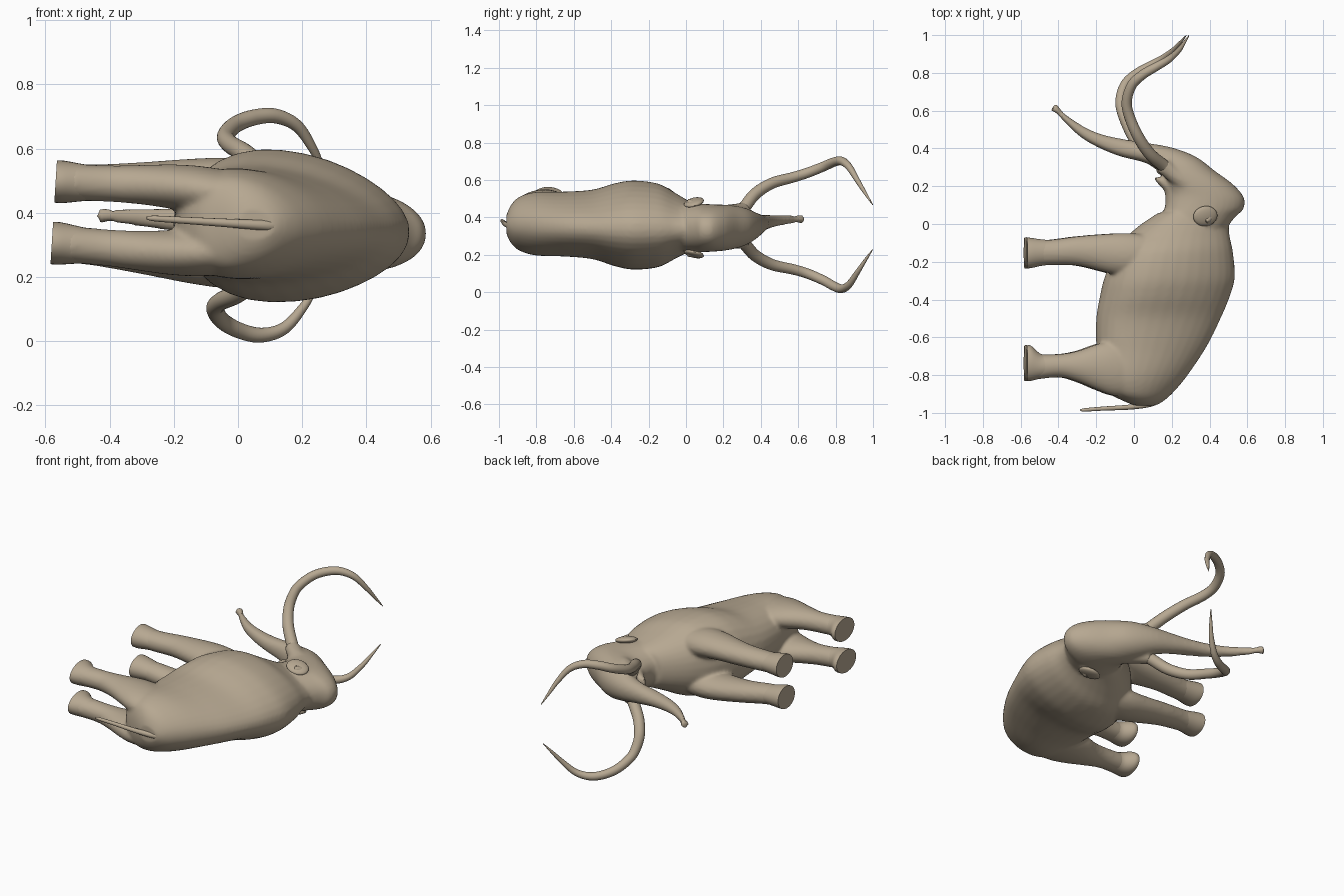
import bpy, bmesh, math
from mathutils import Vector, Matrix

# The animal lies on its side: +y is forward, +x is its up, z is across its body.
TILT = Matrix.Translation((0, 0, 0.366)) @ Matrix.Rotation(0.062, 4, 'Y')

hide = bpy.data.materials.new("tan_hide")
hide.diffuse_color = (0.47, 0.39, 0.285, 1)


def smooth_rows(rows, steps):
    """Catmull-Rom interpolation of rows of numbers."""
    out = []
    for i in range(len(rows) - 1):
        p0, p1, p2 = rows[max(i - 1, 0)], rows[i], rows[i + 1]
        p3 = rows[min(i + 2, len(rows) - 1)]
        for s in range(steps):
            t = s / steps
            out.append([0.5 * (2 * b + (c - a) * t + (2 * a - 5 * b + 4 * c - d) * t * t
                               + (3 * b - a - 3 * c + d) * t ** 3)
                        for a, b, c, d in zip(p0, p1, p2, p3)])
    out.append(list(rows[-1]))
    return out


def skin_rings(bm, rings, n=32, power=2.0, taper=0.0):
    """rings: (centre, axis_u, axis_v); bridges and caps them, narrowing towards +u by taper."""
    def sup(v):
        return math.copysign(abs(v) ** (2 / power), v)
    loops = []
    for c, u, v in rings:
        loops.append([bm.verts.new(c + u * sup(math.cos(a))
                                   + v * sup(math.sin(a)) * (1 - taper * math.cos(a)))
                      for a in (2 * math.pi * k / n for k in range(n))])
    faces = [bm.faces.new((A[k], A[(k + 1) % n], B[(k + 1) % n], B[k]))
             for A, B in zip(loops, loops[1:]) for k in range(n)]
    faces += [bm.faces.new(loops[0]), bm.faces.new(loops[-1])]
    bmesh.ops.recalc_face_normals(bm, faces=faces)


def loft(bm, rows, steps=5, power=2.0, taper=0.0, n=32):
    """rows: (x1, y1, x2, y2, across, half_width), a section between two outline points."""
    rings = []
    for x1, y1, x2, y2, l, w in smooth_rows(rows, steps):
        a, b = Vector((x1, y1, l)), Vector((x2, y2, l))
        rings.append(((a + b) / 2, (b - a) / 2, Vector((0, 0, w))))
    skin_rings(bm, rings, n, power, taper)


def tube(bm, rows, steps=6, n=20):
    """rows: (x, y, z, radius) along a path."""
    pts = smooth_rows(rows, steps)
    rings, u = [], Vector((0.3, 1, 0.5))
    for i, p in enumerate(pts):
        t = (Vector(pts[min(i + 1, len(pts) - 1)][:3]) - Vector(pts[max(i - 1, 0)][:3])).normalized()
        u = (u - t * u.dot(t)).normalized()
        rings.append((Vector(p[:3]), u * p[3], t.cross(u) * p[3]))
    skin_rings(bm, rings, n)


def finish(name, bm, blend=False, angle=40):
    me = bpy.data.meshes.new(name)
    bm.transform(TILT)
    bm.to_mesh(me)
    bm.free()
    me.materials.append(hide)
    ob = bpy.data.objects.new(name, me)
    bpy.context.collection.objects.link(ob)
    bpy.ops.object.select_all(action='DESELECT')
    ob.select_set(True)
    bpy.context.view_layer.objects.active = ob
    if blend:
        m = ob.modifiers.new("blend", 'REMESH')
        m.mode, m.voxel_size = 'VOXEL', 0.010
        s = ob.modifiers.new("soften", 'SMOOTH')
        s.factor, s.iterations = 0.5, 7
        bpy.ops.object.convert(target='MESH')
    bpy.ops.object.shade_smooth_by_angle(angle=math.radians(angle))
    return ob


skin = bmesh.new()
# torso, rump to neck, narrowing towards the spine
loft(skin, [
    (0.00, -.960, 0.12, -.960, 0, .05), (-.06, -.935, 0.16, -.935, 0, .100),
    (-.14, -.89, 0.21, -.89, 0, .140), (-.19, -.80, 0.285, -.80, 0, .165),
    (-.20, -.65, 0.385, -.65, 0, .168), (-.20, -.50, 0.46, -.50, 0, .180),
    (-.18, -.38, 0.51, -.38, 0, .215), (-.155, -.28, 0.535, -.28, 0, .231),
    (-.10, -.15, 0.525, -.15, 0, .217), (-.03, -.06, 0.507, -.06, 0, .172),
    (0.04, 0.00, 0.502, 0.0, 0, .140), (0.13, 0.06, 0.49, 0.06, 0, .112)], power=2.1, taper=.25)
# head running down into the trunk
loft(skin, [
    (0.13, -.02, 0.49, -.02, 0, .130), (0.15, 0.05, 0.54, 0.04, 0, .130),
    (0.17, 0.11, 0.58, 0.08, 0, .128), (0.18, 0.16, 0.583, 0.14, 0, .125),
    (0.17, 0.20, 0.525, 0.21, 0, .122), (0.16, 0.24, 0.43, 0.28, 0, .115),
    (0.14, 0.275, 0.33, 0.355, 0, .100), (0.11, 0.30, 0.20, 0.405, 0, .078),
    (0.04, 0.33, 0.05, 0.432, 0, .058), (-.08, 0.36, -.06, 0.45, 0, .044),
    (-.20, 0.41, -.17, 0.475, 0, .036), (-.29, 0.465, -.26, 0.513, 0, .029),
    (-.37, 0.54, -.345, 0.567, 0, .023), (-.41, 0.583, -.38, 0.597, 0, .020),
    (-.446, 0.602, -.412, 0.64, 0, .025)], power=2.15, taper=.08)
# lower jaw
loft(skin, [
    (0.16, 0.03, 0.30, 0.03, 0, .09), (0.165, 0.16, 0.28, 0.16, 0, .07),
    (0.125, 0.215, 0.22, 0.225, 0, .045), (0.095, 0.25, 0.16, 0.245, 0, .028)])

for side in (1, -1):
    # front leg
    loft(skin, [
        (0.16, -.27, 0.16, -.07, side * .11, .075), (0.00, -.28, 0.00, -.05, side * .122, .080),
        (-.12, -.265, -.12, -.05, side * .125, .072), (-.30, -.222, -.30, -.064, side * .112, .062),
        (-.44, -.218, -.44, -.082, side * .100, .058), (-.53, -.222, -.53, -.086, side * .097, .057)])
    # hind leg
    loft(skin, [
        (0.08, -.92, 0.08, -.64, side * .08, .07), (-.10, -.912, -.10, -.62, side * .095, .075),
        (-.20, -.88, -.20, -.635, side * .102, .070), (-.30, -.838, -.30, -.67, side * .103, .062),
        (-.40, -.812, -.40, -.688, side * .100, .057), (-.53, -.825, -.53, -.69, side * .097, .057)])
    # cheek socket around the tusk root
    tube(skin, [(0.27, 0.22, side * .07, .05), (0.20, 0.27, side * .075, .046),
                (0.145, 0.312, side * .085, .042)])
    # ear flap root, folded back against the neck
    tube(skin, [(0.42, 0.06, side * .09, .02), (0.40, 0.04, side * .125, .022),
                (0.37, 0.01, side * .145, .018)], n=12)
finish("skin", skin, blend=True)

for side, label in ((1, "upper"), (-1, "lower")):
    # feet with flat soles: sole y range, then ankle y range
    for name, y0, y1, a0, a1 in (("front_foot", -.235, -.070, -.214, -.087),
                                 ("hind_foot", -.832, -.642, -.810, -.694)):
        bm = bmesh.new()
        loft(bm, [(-.44, a0, -.44, a1, side * .099, .051),
                  (-.50, a0 - .008, -.50, a1 + .006, side * .097, .059),
                  (-.55, y0 + .002, -.55, y1 - .004, side * .096, .066),
                  (-.575, y0, -.575, y1, side * .096, .066)], steps=5)
        finish(f"{name}_{label}", bm)

    # small ear flap lying against the head
    bm = bmesh.new()
    bmesh.ops.create_uvsphere(bm, u_segments=24, v_segments=14, radius=1)
    bm.transform(Matrix.Translation((0.37, 0.042, side * .137))
                 @ Matrix.Rotation(side * 0.25, 4, 'X') @ Matrix.Rotation(side * 0.2, 4, 'Y')
                 @ Matrix.Diagonal((.066, .055, .020, 1)))
    finish(f"ear_{label}", bm)

    # long curling tusk
    bm = bmesh.new()
    path = [(0.20, 0.27, .065, .032), (0.15, 0.31, .095, .033), (0.075, 0.37, .165, .032),
            (0.01, 0.46, .218, .030), (-.04, 0.57, .246, .028), (-.055, 0.65, .270, .027),
            (-.03, 0.735, .305, .026), (0.025, 0.79, .332, .025), (0.095, 0.832, .342, .023),
            (0.165, 0.872, .315, .019), (0.22, 0.917, .245, .014), (0.253, 0.957, .182, .009),
            (0.284, 0.998, .120, .002)]
    tube(bm, [(x, y, side * l, r) for x, y, l, r in path])
    finish(f"tusk_{label}", bm)

# tail hanging down behind
bm = bmesh.new()
tube(bm, [(0.15, -.90, 0, .026), (0.10, -.946, 0, .018), (-.01, -.968, 0, .014),
          (-.16, -.977, 0, .011), (-.26, -.984, 0, .009), (-.285, -.986, 0, .004)], n=12)
finish("tail", bm)
